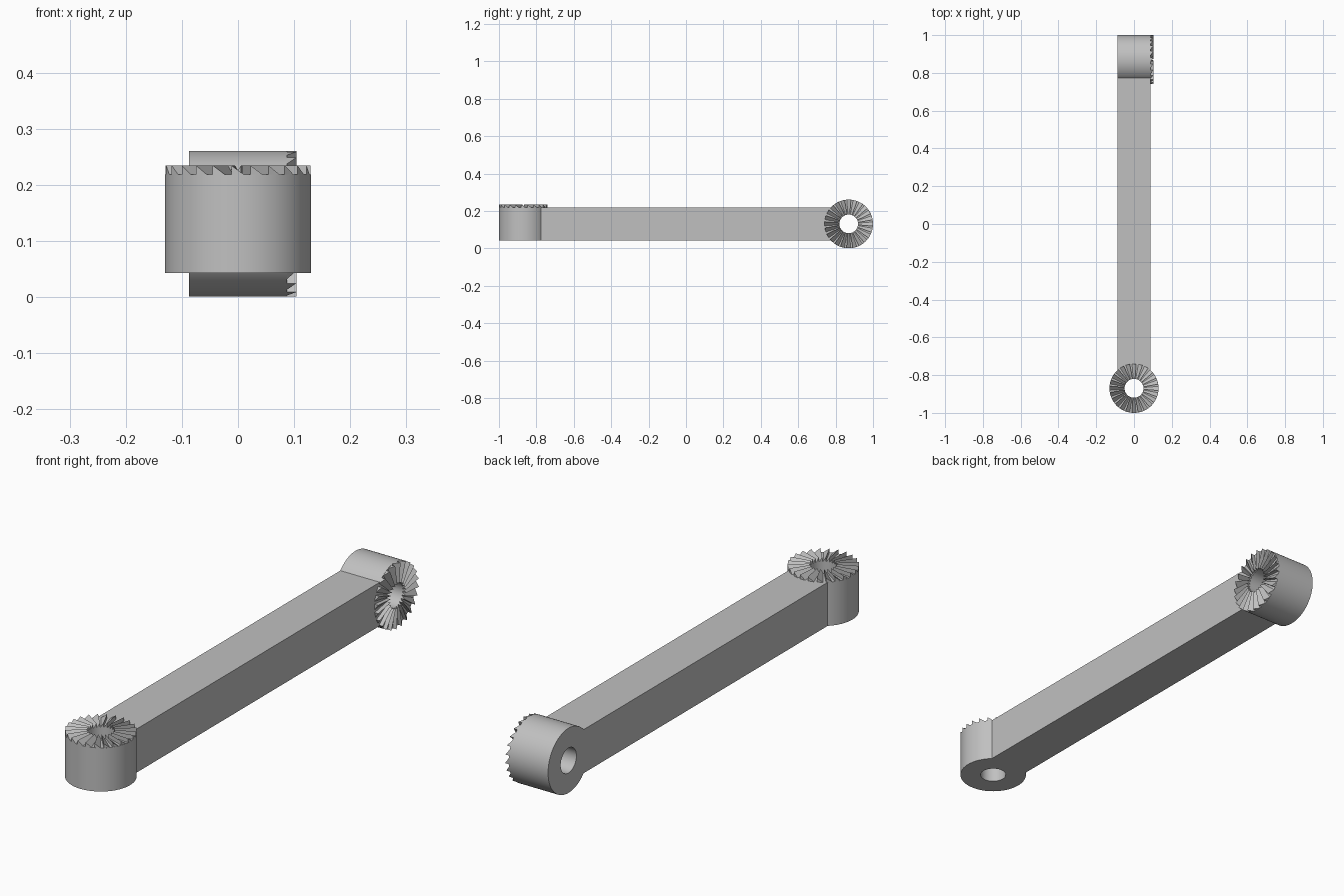
import bpy, bmesh, math
from mathutils import Matrix, Vector

cube = bpy.data.objects.get("Cube")
if cube:
    bpy.data.objects.remove(cube, do_unlink=True)

R, HOLE, HALF = 0.13, 0.05, 0.0875   # hub radius, bore radius, half thickness
TOOTH, TEETH = 0.0165, 24            # tooth height and count
REACH, MID = 0.87, 0.131             # hub distance from centre, mid height

grey = bpy.data.materials.new("steel grey")
grey.use_nodes = True
colour = (0.53, 0.53, 0.53, 1)
grey.diffuse_color = colour
grey.node_tree.nodes["Principled BSDF"].inputs["Base Color"].default_value = colour


def finish(bm, name, matrix, smooth=False):
    bmesh.ops.recalc_face_normals(bm, faces=bm.faces)
    mesh = bpy.data.meshes.new(name)
    bm.to_mesh(mesh)
    bm.free()
    mesh.materials.append(grey)
    ob = bpy.data.objects.new(name, mesh)
    ob.matrix_world = matrix
    bpy.context.collection.objects.link(ob)
    if smooth:
        bpy.ops.object.select_all(action='DESELECT')
        ob.select_set(True)
        bpy.context.view_layer.objects.active = ob
        bpy.ops.object.shade_smooth_by_angle(angle=math.radians(30))


def hub(name, matrix):
    # Bored cylinder: a rectangular wall section spun about the axis
    bm = bmesh.new()
    section = [(HOLE, -HALF), (R, -HALF), (R, HALF), (HOLE, HALF)]
    verts = [bm.verts.new((r, 0, z)) for r, z in section]
    edges = [bm.edges.new((verts[i], verts[i - 1])) for i in range(4)]
    bmesh.ops.spin(bm, geom=verts + edges, cent=(0, 0, 0), axis=(0, 0, 1),
                   angle=math.tau, steps=72, use_merge=True)
    bmesh.ops.remove_doubles(bm, verts=bm.verts, dist=1e-5)
    finish(bm, name, matrix, smooth=True)


def teeth(name, matrix):
    # Ring of radial sawteeth, each upright on one side and sloped on the other
    bm = bmesh.new()
    for i in range(TEETH):
        turn = Matrix.Rotation(math.tau * i / TEETH, 3, 'Z')
        ends = []
        for r, width in ((HOLE, 0.011), (R, 0.024)):
            corners = [(0, HALF - 0.001), (width, HALF - 0.001), (0, HALF + TOOTH)]
            along = math.sqrt(r * r - width * width / 4)
            ends.append([bm.verts.new(turn @ Vector((along, t - width / 2, z)))
                         for t, z in corners])
        inner, outer = ends
        bm.faces.new(inner)
        bm.faces.new(outer)
        for k in range(3):
            bm.faces.new((inner[k - 1], inner[k], outer[k], outer[k - 1]))
    finish(bm, name, matrix)


# Straight square bar, its ends buried in the hub walls
bm = bmesh.new()
bmesh.ops.create_cube(bm, size=1)
bmesh.ops.scale(bm, vec=(2 * HALF, 2 * (REACH - 0.09), 2 * HALF), verts=bm.verts)
finish(bm, "bar", Matrix.Translation((0, 0, MID)))

# Front hub points up; rear hub points to +x
front = Matrix.Translation((0, -REACH, MID))
swap = Matrix(((0, 0, 1, 0), (1, 0, 0, 0), (0, 1, 0, 0), (0, 0, 0, 1)))
rear = Matrix.Translation((0, REACH, MID)) @ swap
for side, matrix in (("front", front), ("rear", rear)):
    hub(side + "_hub", matrix)
    teeth(side + "_teeth", matrix)
